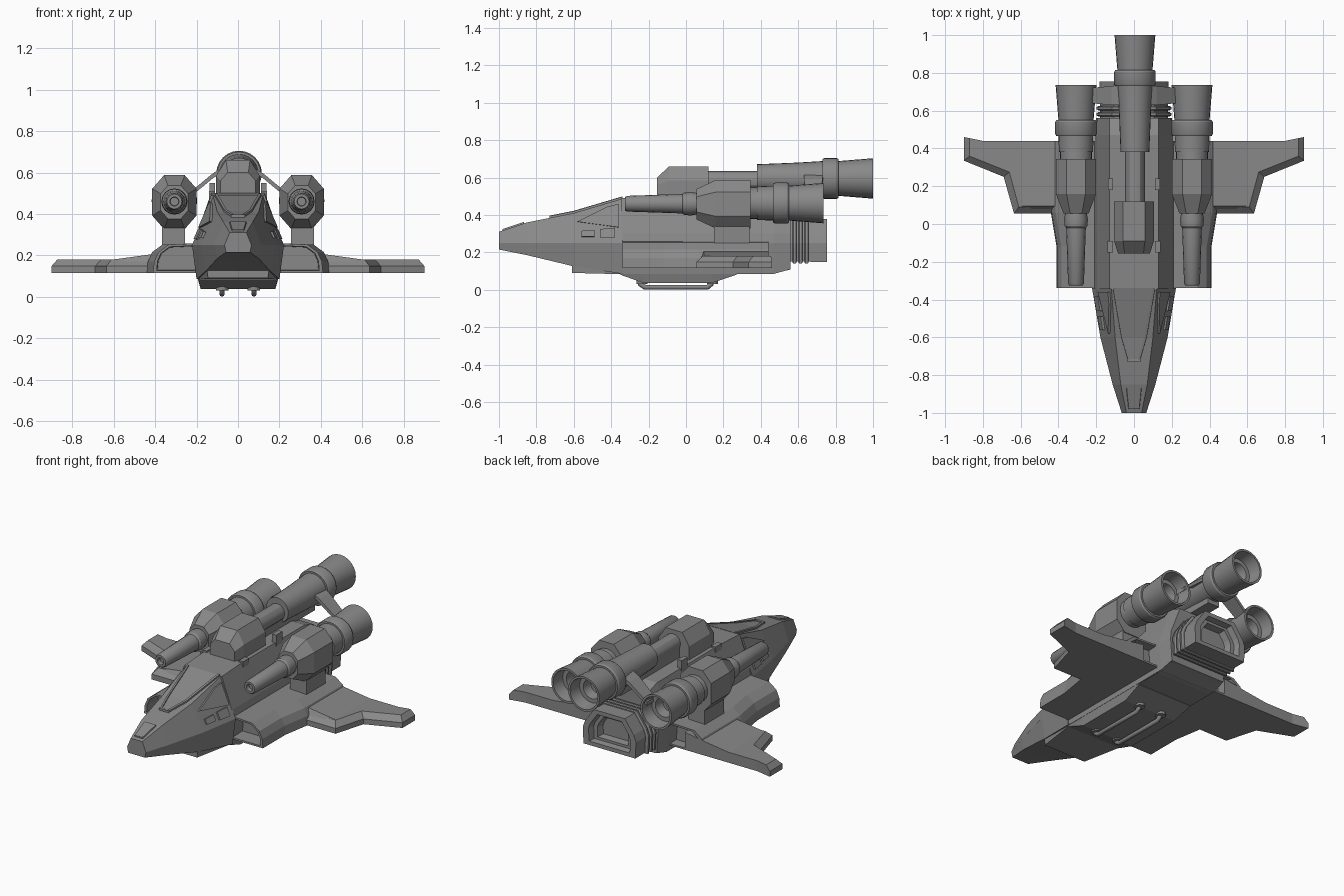
import bpy, bmesh, math

if "Cube" in bpy.data.objects:
    bpy.data.objects.remove(bpy.data.objects["Cube"])

# Dark grey hull paint
PAINT = bpy.data.materials.new("dark_grey")
PAINT.diffuse_color = (.25, .25, .25, 1)
PAINT.use_nodes = True
PAINT.node_tree.nodes["Principled BSDF"].inputs["Base Color"].default_value = PAINT.diffuse_color


def finish(name, bm, mirror=False, smooth=False):
    bmesh.ops.recalc_face_normals(bm, faces=bm.faces)
    me = bpy.data.meshes.new(name)
    bm.to_mesh(me)
    bm.free()
    me.materials.append(PAINT)
    ob = bpy.data.objects.new(name, me)
    bpy.context.collection.objects.link(ob)
    if smooth:
        bpy.ops.object.select_all(action='DESELECT')
        ob.select_set(True)
        bpy.context.view_layer.objects.active = ob
        bpy.ops.object.shade_smooth_by_angle(angle=math.radians(30))
    if mirror:
        ob.modifiers.new("mirror", 'MIRROR').use_mirror_merge = False
    return ob


def loft(name, sections, mirror=False, smooth=False):
    """Skin a row of closed sections and cap both ends."""
    bm = bmesh.new()
    rings = [[bm.verts.new(p) for p in s] for s in sections]
    n = len(rings[0])
    for a, b in zip(rings, rings[1:]):
        for i in range(n):
            bm.faces.new((a[i], a[(i + 1) % n], b[(i + 1) % n], b[i]))
    bm.faces.new(rings[0])
    bm.faces.new(rings[-1])
    return finish(name, bm, mirror, smooth)


def sym(y, half):
    """Symmetric section at y from (x, z) points of the right half."""
    return [(x, y, z) for x, z in half] + [(-x, y, z) for x, z in reversed(half)]


def lathe(name, profile, cx, cz, mirror=False, sides=24):
    """Round part along y from (y, radius) points."""
    secs = [[(cx + r * math.cos(2 * math.pi * i / sides), y,
              cz + r * math.sin(2 * math.pi * i / sides)) for i in range(sides)]
            for y, r in profile]
    return loft(name, secs, mirror, True)


def box(name, x0, x1, y0, y1, z0, z1, mirror=False):
    return loft(name, [[(x0, y0, z), (x1, y0, z), (x1, y1, z), (x0, y1, z)] for z in (z0, z1)], mirror)


# Nose and main hull: (y, lower, middle, upper) half sections
NOSE = [(-1.0, (.058, .215), (.065, .25), (.04, .31)),
        (-.85, (.10, .185), (.113, .25), (.07, .36)),
        (-.6, (.155, .125), (.178, .25), (.10, .41)),
        (-.34, (.2, .085), (.222, .25), (.12, .487))]
loft("nose", [sym(s[0], s[1:]) for s in NOSE])
hull = [(.195, .085), (.21, .25), (.2, .3), (.13, .49)]
loft("main_hull", [sym(-.345, hull), sym(-.16, hull[:3] + [(.13, .5)]),
                   sym(.47, hull[:3] + [(.13, .5)]),
                   sym(.56, [(.19, .11), (.2, .25), (.195, .3), (.13, .47)])])


def nose_at(y):
    for a, b in zip(NOSE, NOSE[1:]):
        if y <= b[0]:
            t = (y - a[0]) / (b[0] - a[0])
            return [tuple(p + (q - p) * t for p, q in zip(u, v)) for u, v in zip(a[1:], b[1:])]


def side_panel(name, yz, lift):
    pts = []
    for y, z in yz:
        _, m, t = nose_at(y)
        pts.append((m[0] + (t[0] - m[0]) * (z - m[1]) / (t[1] - m[1]), y, z))
    loft(name, [[(x - .02, y, z) for x, y, z in pts], [(x + lift, y, z + lift / 2) for x, y, z in pts]], True)


# Cockpit side glass and small side windows
side_panel("cockpit_side_glass", [(-.58, .36), (-.36, .33), (-.36, .455), (-.42, .44)], .009)
side_panel("side_window_front", [(-.56, .28), (-.49, .28), (-.49, .315), (-.56, .31)], .01)
side_panel("side_window_rear", [(-.46, .275), (-.38, .275), (-.38, .325), (-.46, .32)], .01)

# Canopy glass with a raised frame
rows = [(y, w, nose_at(y)[2][1]) for y, w in ((-.34, .1), (-.6, .055), (-.72, .02))]
loft("canopy_glass", [[(-w, y, z - .02), (w, y, z - .02), (w, y, z + .005), (-w, y, z + .005)] for y, w, z in rows])
loft("canopy_frame", [[(w, y, z - .02), (w + .014, y, z - .02), (w + .012, y, z + .01), (w, y, z + .012)]
                      for y, w, z in rows], True)
box("canopy_front_bar", -.034, .034, -.73, -.715, .36, .397)

# Nose hatch
loft("nose_hatch", [[(-w, y, z - .02), (w, y, z - .02), (w * .85, y, z + .008), (-w * .85, y, z + .008)]
                    for y, w, z in ((-.98, .032, .317), (-.865, .046, .355))])

# Keel and belly plate
loft("keel", [sym(y, [(w, z), (w + .005, .14)]) for y, w, z in
              ((-.61, .145, .09), (-.34, .19, .083), (.44, .19, .083), (.56, .18, .108))])
loft("belly_plate", [sym(y, [(w, z), (.195, .09)]) for y, w, z in
                     ((-.35, .19, .08), (-.23, .18, .037), (.14, .18, .037), (.27, .19, .08))])

# Landing skids with mounts
cu = bpy.data.curves.new("landing_skid", 'CURVE')
cu.dimensions = '3D'
cu.bevel_depth = .013
cu.bevel_resolution = 2
cu.use_fill_caps = True
cu.materials.append(PAINT)
sp = cu.splines.new('POLY')
path = [(-.255, .06), (-.245, .03), (-.22, .0135), (.115, .0135), (.135, .03), (.145, .06)]
sp.points.add(len(path) - 1)
for p, (y, z) in zip(sp.points, path):
    p.co = (.077, y, z, 1)
skid = bpy.data.objects.new("landing_skid", cu)
bpy.context.collection.objects.link(skid)
skid.modifiers.new("mirror", 'MIRROR').use_mirror_merge = False
for tag, y in (("front", -.235), ("rear", .142)):
    loft("skid_mount_" + tag, [[(.077 + .03 * math.cos(i * math.pi / 6), y + .03 * math.sin(i * math.pi / 6), z)
                                for i in range(12)] for z in (.03, .07)], True)

# Wing root housings with hollow intakes
HOUSE = [(.17, .115), (.41, .115), (.405, .17), (.385, .215), (.335, .252), (.17, .26)]


def housing(y, k=1.0, wide=0.0):
    return [(.3 + (x - .3) * k + (wide if x > .3 else 0), y, .185 + (z - .185) * k) for x, z in HOUSE]


loft("wing_root_housing", [housing(-.24, .8), housing(-.34, .84), housing(-.34), housing(-.12),
                           housing(.06, 1, .03), housing(.44, 1, .03), housing(.44, .84, .02), housing(.38, .8)], True)

# Wings with chamfered edges, thicker towards the root
low = [(.3, .055), (.635, .055), (.69, .25), (.9, .335), (.9, .46), (.8, .44), (.3, .44)]
top = [(.3, .09), (.61, .09), (.66, .275), (.872, .36), (.872, .455), (.8, .44), (.3, .44)]
loft("wing", [[(x, y, .115) for x, y in low], [(x, y, .148) for x, y in low], [(x, y, .18) for x, y in top]], True)
loft("wing_root_fairing", [[(x, .07, .15), (x, .44, .15), (x, .44, z), (x, .095, z)]
                           for x, z in ((.3, .225), (.42, .205), (.61, .179))], True)

# Side cannon pods: octagonal body, pylon, barrel, engine
X, Z = .307, .46
OCT = [(.05, -.13), (.107, -.065), (.107, .065), (.05, .13), (-.05, .13), (-.107, .065), (-.107, -.065), (-.05, -.13)]
loft("pod_body", [[(X + a * k, y, Z - .003 + b * k) for a, b in OCT]
                  for y, k in ((.055, .62), (.16, 1), (.345, 1))], True)
box("pod_pylon", .255, .367, .15, .34, .2, .36, True)
lathe("pod_barrel", [(-.3, .02), (-.325, .022), (-.325, .036), (-.315, .042), (-.02, .052), (-.01, .06),
                     (.025, .063), (.055, .058), (.1, .056)], X, Z, True, 16)


def engine(name, y, front, cx, cz, mirror):
    """Tapered tube, collar and open nozzle; y is the start of the collar."""
    lathe(name, front + [(y, .093), (y, .104), (y + .012, .11), (y + .075, .11), (y + .085, .104), (y + .085, .093),
                         (y + .27, .108), (y + .27, .095), (y + .19, .085), (y + .19, .06), (y + .13, .05)],
          cx, cz, mirror)


engine("pod_engine", .465, [(.33, .084), (.38, .084), (.38, .09)], X, Z + .003, True)
engine("top_engine", .73, [(.38, .05), (.38, .076), (.6, .085)], .005, .595, False)

# Dorsal housing and beam linking it to the top engine
loft("dorsal_housing", [sym(y, [(w, .48), (w, zm), (wt, zt)]) for y, w, zm, wt, zt in
                        ((-.155, .085, .56, .05, .6), (-.09, .105, .585, .058, .66), (.12, .105, .585, .058, .66))])
lathe("dorsal_beam", [(.1, .052), (.4, .052)], .005, .583, sides=12)
box("dorsal_beam_mount", -.04, .04, .12, .7, .48, .57)
box("dorsal_post", .11, .138, .18, .24, .48, .55, True)
box("dorsal_block", .11, .14, -.15, -.09, .46, .51, True)

# Struts between the engines
loft("engine_strut", [[(x, y0, z - .012), (x, y1, z - .012), (x, y1, z + .012), (x, y0, z + .012)]
                      for x, z, y0, y1 in ((.05, .625, .63, .74), (.12, .585, .63, .73), (.235, .49, .64, .72))], True)

# Ribbed neck and hollow rear thruster
REAR = [(.175, .15), (.18, .25), (.165, .29), (.105, .375)]


def rear(y, k):
    return sym(y, [(x * k, .26 + (z - .26) * k) for x, z in REAR])


loft("rear_neck", [rear(.54, 1), rear(.68, 1)])
for i in range(3):
    y = .57 + i * .032
    loft("neck_rib_%d" % (i + 1), [rear(y, 1.05), rear(y + .005, 1.1), rear(y + .017, 1.1), rear(y + .022, 1.05)])
loft("rear_thruster", [rear(.665, 1.02), rear(.755, 1.02), rear(.755, .8), rear(.72, .74), rear(.72, .6), rear(.66, .5)])
